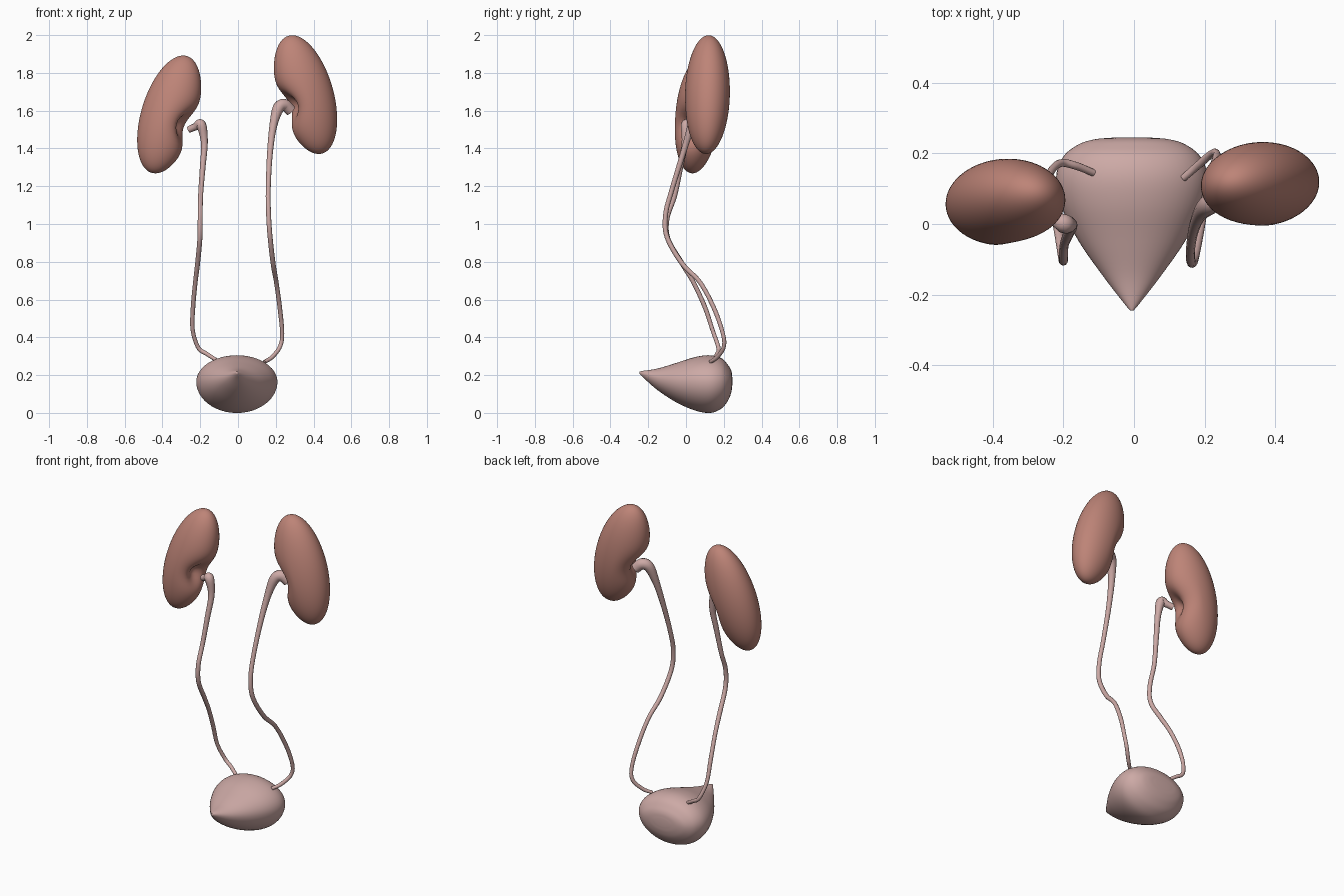
import bpy, bmesh
from math import sin, cos, pi, exp, radians
from mathutils import Matrix, Vector

if "Cube" in bpy.data.objects:
    bpy.data.objects.remove(bpy.data.objects["Cube"])


def material(name, colour):
    m = bpy.data.materials.new(name)
    m.use_nodes = True
    m.diffuse_color = (*colour, 1)
    bsdf = next(n for n in m.node_tree.nodes if n.type == 'BSDF_PRINCIPLED')
    bsdf.inputs["Base Color"].default_value = (*colour, 1)
    bsdf.inputs["Roughness"].default_value = 0.6
    return m


KIDNEY = material("kidney red brown", (0.51, 0.23, 0.185))
PALE = material("pale pink tissue", (0.61, 0.40, 0.38))


def smooth_path(points, steps):
    """Catmull-Rom interpolation of equal-length tuples."""
    p = [Vector(q) for q in points]
    p = [2 * p[0] - p[1]] + p + [2 * p[-1] - p[-2]]
    out = []
    for a, b, c, d in zip(p, p[1:], p[2:], p[3:]):
        for i in range(steps):
            t = i / steps
            out.append(0.5 * (2 * b + (c - a) * t + (2 * a - 5 * b + 4 * c - d) * t**2
                              + (3 * b - a - 3 * c + d) * t**3))
    return out + [p[-2]]


def add_mesh(name, bm, mat):
    bmesh.ops.recalc_face_normals(bm, faces=bm.faces)
    for f in bm.faces:
        f.smooth = True
    me = bpy.data.meshes.new(name)
    bm.to_mesh(me)
    bm.free()
    me.materials.append(mat)
    ob = bpy.data.objects.new(name, me)
    bpy.context.collection.objects.link(ob)
    return ob


# Kidneys: ellipsoids with a notch and a deeper pit on the inner side
def kidney(name, side, centre, lean):
    bm = bmesh.new()
    bmesh.ops.create_uvsphere(bm, u_segments=64, v_segments=48, radius=1)
    place = (Matrix.Translation(centre) @ Matrix.Diagonal((side, 1, 1, 1))
             @ Matrix.Rotation(radians(10), 4, 'Z') @ Matrix.Rotation(-lean, 4, 'X')
             @ Matrix.Rotation(radians(-15.5), 4, 'Y'))
    for v in bm.verts:
        x, y, z = v.co
        inner = max(0, -x)
        notch = 0.05 * inner * exp(-((z + 0.12) / 0.32) ** 2)
        pit = 0.05 * inner * exp(-((z + 0.12) / 0.2) ** 2 - ((y + 0.15) / 0.4) ** 2)
        v.co = place @ Vector((0.149 * x + notch + pit, 0.118 * y, 0.324 * z))
    add_mesh(name, bm, KIDNEY)


kidney("left_kidney", 1, (0.357, 0.113, 1.685), 0.07)
kidney("right_kidney", -1, (-0.364, 0.062, 1.58), 0.15)


# Ureters: tapering tubes, flared where they leave the kidneys (x, y, z, radius)
def ureter(name, points):
    cu = bpy.data.curves.new(name, 'CURVE')
    cu.dimensions = '3D'
    cu.bevel_depth = 1
    cu.bevel_resolution = 4
    cu.use_fill_caps = True
    path = smooth_path(points, 8)
    sp = cu.splines.new('POLY')
    sp.points.add(len(path) - 1)
    for pt, q in zip(sp.points, path):
        pt.co = (q[0], q[1], q[2], 1)
        pt.radius = q[3]
    sp.use_smooth = True
    cu.materials.append(PALE)
    ob = bpy.data.objects.new(name, cu)
    bpy.context.collection.objects.link(ob)


ureter("left_ureter", [
    (0.28, 0.09, 1.60, 0.03), (0.245, 0.075, 1.63, 0.032), (0.212, 0.055, 1.61, 0.03),
    (0.185, 0.025, 1.51, 0.02), (0.168, -0.02, 1.36, 0.015), (0.16, -0.075, 1.18, 0.013),
    (0.162, -0.108, 1.05, 0.013), (0.17, -0.1, 0.93, 0.013), (0.186, -0.02, 0.79, 0.013),
    (0.203, 0.075, 0.69, 0.012), (0.222, 0.15, 0.55, 0.012), (0.234, 0.195, 0.42, 0.011),
    (0.222, 0.2, 0.35, 0.011), (0.18, 0.165, 0.295, 0.011), (0.14, 0.13, 0.27, 0.01)])
ureter("right_ureter", [
    (-0.26, 0.03, 1.50, 0.018), (-0.225, 0.015, 1.515, 0.02), (-0.196, 0.0, 1.525, 0.027),
    (-0.178, -0.005, 1.43, 0.018), (-0.187, -0.03, 1.3, 0.015), (-0.198, -0.06, 1.15, 0.013),
    (-0.2, -0.1, 1.03, 0.013), (-0.202, -0.095, 0.92, 0.013), (-0.214, -0.02, 0.79, 0.013),
    (-0.226, 0.04, 0.69, 0.012), (-0.238, 0.1, 0.56, 0.012), (-0.24, 0.14, 0.44, 0.011),
    (-0.21, 0.172, 0.345, 0.011), (-0.165, 0.165, 0.312, 0.011), (-0.115, 0.145, 0.28, 0.01)])


# Bladder: rings along y, pointed at the front (y, half width, top, bottom)
stations = smooth_path([
    (-0.245, 0.005, 0.219, 0.207), (-0.225, 0.022, 0.223, 0.186), (-0.15, 0.08, 0.235, 0.12),
    (-0.05, 0.15, 0.265, 0.055), (0.05, 0.2, 0.296, 0.012), (0.13, 0.215, 0.305, 0.0),
    (0.19, 0.195, 0.288, 0.025), (0.225, 0.152, 0.25, 0.07), (0.24, 0.105, 0.222, 0.11),
    (0.245, 0.05, 0.19, 0.145)], 5)
bm = bmesh.new()
SIDES = 48
rings = []
for y, w, top, bottom in stations:
    mid = bottom + 0.54 * (top - bottom)
    ring = []
    for i in range(SIDES):
        c, s = cos(2 * pi * i / SIDES), sin(2 * pi * i / SIDES)
        z = mid + s * ((top - mid) if s > 0 else (mid - bottom))
        ring.append(bm.verts.new((w * c - 0.006, y, z)))
    rings.append(ring)
for a, b in zip(rings, rings[1:]):
    for i in range(SIDES):
        j = (i + 1) % SIDES
        bm.faces.new((a[i], a[j], b[j], b[i]))
bm.faces.new(rings[0])
bm.faces.new(rings[-1])
add_mesh("bladder", bm, PALE)
